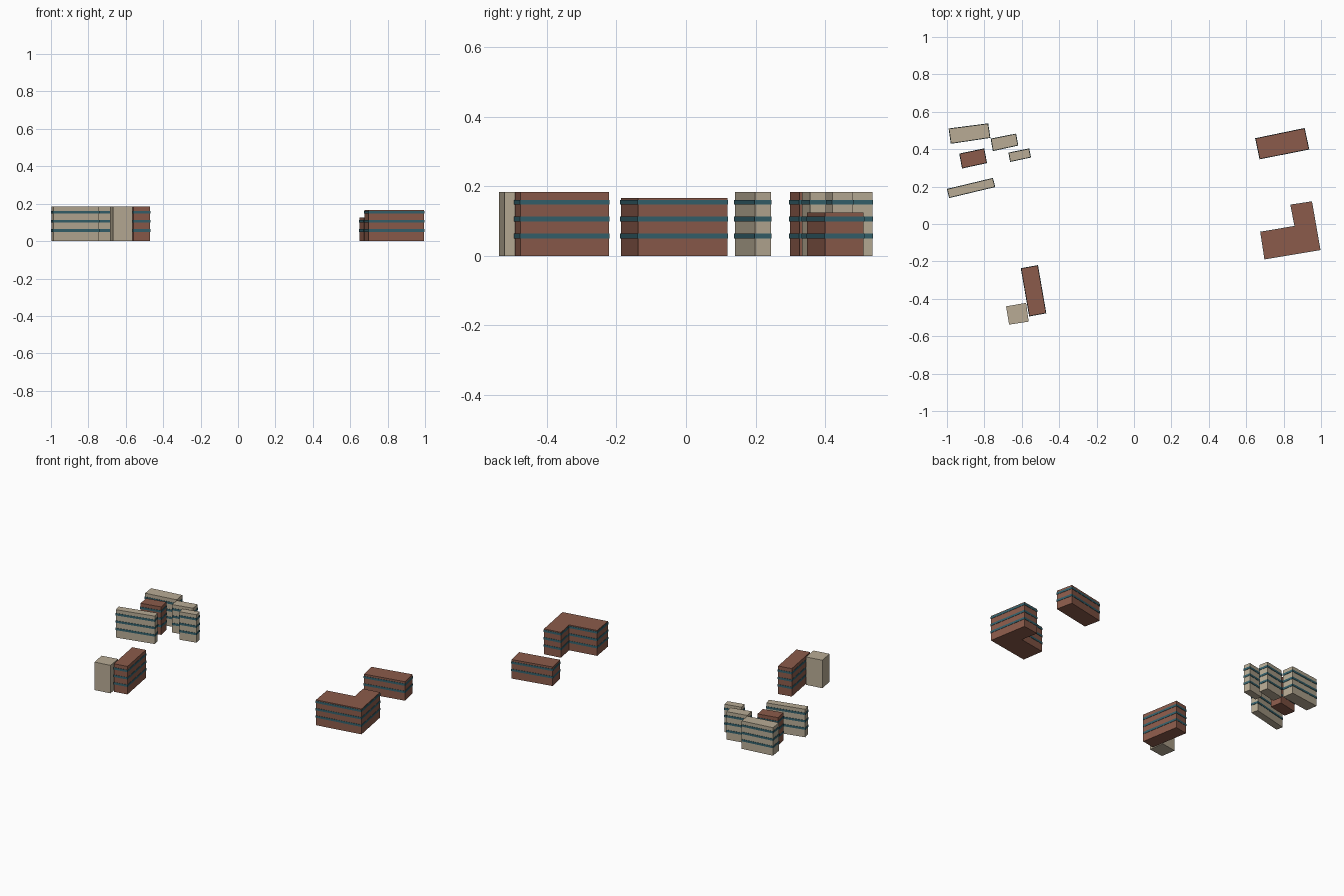
import bpy, bmesh
from mathutils import Vector

if "Cube" in bpy.data.objects:
    bpy.data.objects.remove(bpy.data.objects["Cube"])


def material(name, rgb):
    m = bpy.data.materials.new(name)
    m.diffuse_color = (*rgb, 1)
    m.use_nodes = True
    m.node_tree.nodes["Principled BSDF"].inputs["Base Color"].default_value = m.diffuse_color
    return m


BRICK = material("brick", (0.26, 0.105, 0.07))
STONE = material("stone", (0.48, 0.41, 0.30))
GLASS = material("window_glass", (0.035, 0.12, 0.15))


def grow(pts, d):
    """Offset a clockwise footprint outward by d."""
    out, n = [], len(pts)
    for i in range(n):
        a, b, c = (Vector(pts[(i + k) % n]) for k in (-1, 0, 1))
        u, v = (b - a).normalized(), (c - b).normalized()
        nu, nv = Vector((-u.y, u.x)), Vector((-v.y, v.x))
        out.append(b + (nu + nv) * d / (1 + nu.dot(nv)))
    return out


def prism(name, pts, levels, mat):
    """Extrude the footprint once for each (bottom, top) level."""
    bm = bmesh.new()
    for z0, z1 in levels:
        face = bm.faces.new([bm.verts.new((p[0], p[1], z0)) for p in pts])
        ext = bmesh.ops.extrude_face_region(bm, geom=[face], use_keep_orig=True)
        top = [g for g in ext["geom"] if isinstance(g, bmesh.types.BMVert)]
        bmesh.ops.translate(bm, verts=top, vec=(0, 0, z1 - z0))
    bmesh.ops.recalc_face_normals(bm, faces=bm.faces)
    me = bpy.data.meshes.new(name)
    bm.to_mesh(me)
    bm.free()
    me.materials.append(mat)
    bpy.context.collection.objects.link(bpy.data.objects.new(name, me))


def building(name, pts, height, mat, floors):
    prism(name, pts, [(0, height)], mat)
    if floors:
        bands = [(0.05 + 0.0485 * i, 0.064 + 0.0485 * i) for i in range(floors)]
        prism(name + "_window_bands", grow(pts, 0.002), bands, GLASS)


# north-west cluster
building("long_north_block", [(-0.989, 0.509), (-0.781, 0.536), (-0.770, 0.462), (-0.978, 0.431)], 0.184, STONE, 3)
building("middle_block", [(-0.764, 0.455), (-0.632, 0.481), (-0.621, 0.421), (-0.753, 0.392)], 0.184, STONE, 3)
building("small_block", [(-0.669, 0.380), (-0.562, 0.402), (-0.553, 0.357), (-0.661, 0.334)], 0.184, STONE, 3)
building("brick_block", [(-0.932, 0.375), (-0.802, 0.402), (-0.788, 0.327), (-0.918, 0.299)], 0.184, BRICK, 3)
building("thin_slab_block", [(-0.998, 0.186), (-0.756, 0.244), (-0.744, 0.199), (-0.987, 0.141)], 0.184, STONE, 3)

# south-west pair: brick block with plain stair tower
building("south_brick_block", [(-0.603, -0.238), (-0.515, -0.222), (-0.471, -0.476), (-0.559, -0.492)], 0.184, BRICK, 3)
building("stair_tower", [(-0.684, -0.440), (-0.577, -0.422), (-0.563, -0.522), (-0.668, -0.538)], 0.184, STONE, 0)

# east pair
building("low_brick_block", [(0.650, 0.457), (0.911, 0.511), (0.935, 0.400), (0.673, 0.348)], 0.125, BRICK, 2)
building("l_shaped_block", [(0.838, 0.102), (0.950, 0.119), (0.995, -0.138), (0.699, -0.187),
                            (0.677, -0.043), (0.860, -0.012)], 0.167, BRICK, 3)
